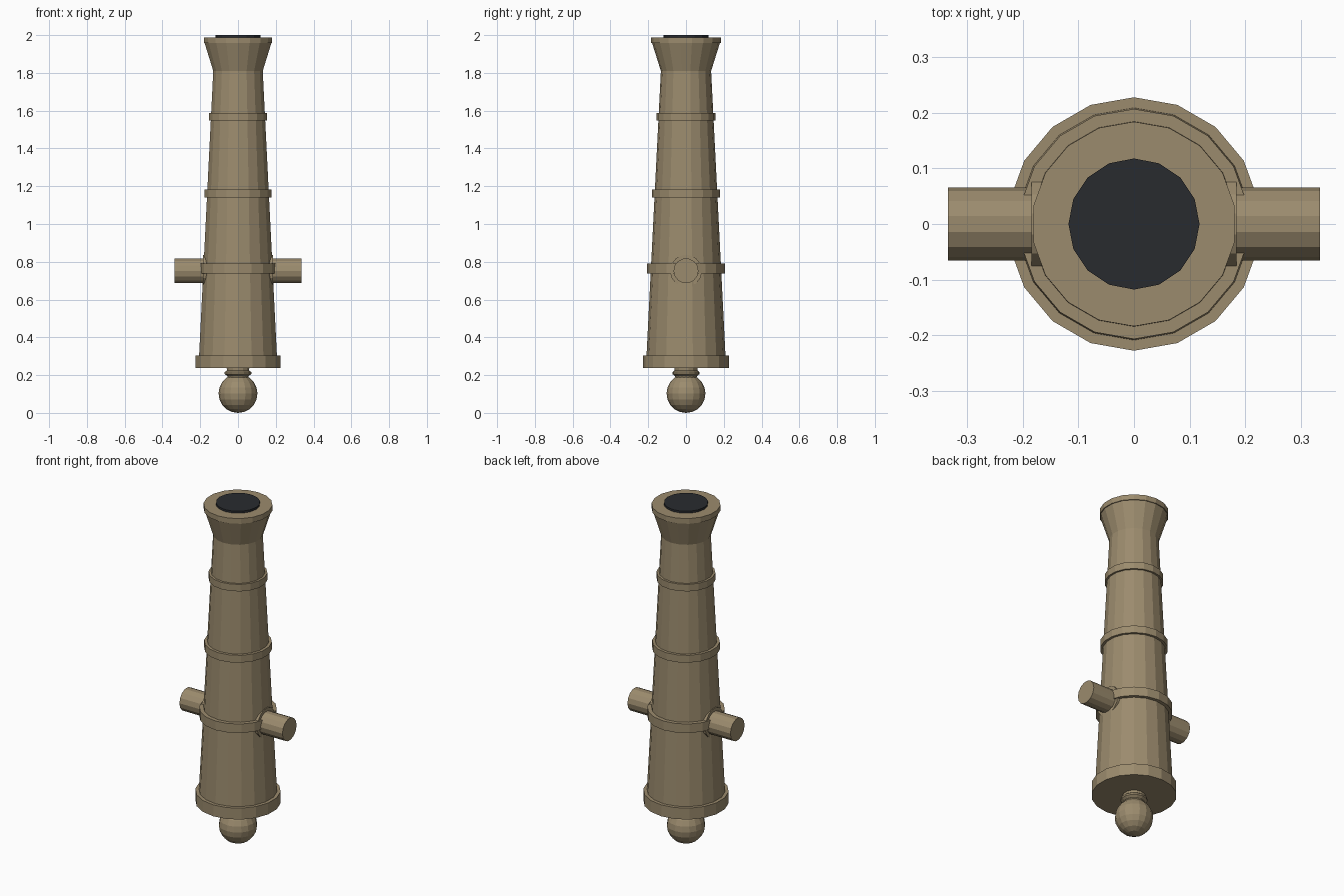
import bpy, bmesh
from math import sin, cos, pi, radians
from mathutils import Matrix

if "Cube" in bpy.data.objects:
    bpy.data.objects.remove(bpy.data.objects["Cube"])


def material(name, color):
    m = bpy.data.materials.new(name)
    m.diffuse_color = color
    m.use_nodes = True
    m.node_tree.nodes["Principled BSDF"].inputs["Base Color"].default_value = m.diffuse_color
    return m


BRONZE = material("bronze", (0.33, 0.26, 0.155, 1))
DARK = material("dark_bore", (0.022, 0.024, 0.028, 1))


def finish(name, bm, mat):
    bmesh.ops.recalc_face_normals(bm, faces=bm.faces)
    me = bpy.data.meshes.new(name)
    bm.to_mesh(me)
    bm.free()
    me.materials.append(mat)
    ob = bpy.data.objects.new(name, me)
    bpy.context.collection.objects.link(ob)
    return ob


def lathe(name, profile, sides=18, mat=BRONZE):
    """Closed solid of revolution about z from (radius, z) pairs."""
    bm = bmesh.new()
    rings = [[bm.verts.new((r * sin(2 * pi * i / sides), r * cos(2 * pi * i / sides), z))
              for i in range(sides)] for r, z in profile]
    for a, b in zip(rings, rings[1:]):
        for i in range(sides):
            j = (i + 1) % sides
            bm.faces.new((a[i], a[j], b[j], b[i]))
    bm.faces.new(rings[0])
    bm.faces.new(rings[-1])
    return finish(name, bm, mat)


def cross_cylinder(name, radius, x0, x1, sides=14):
    """Cylinder lying along x at trunnion height."""
    bm = bmesh.new()
    place = Matrix.Translation(((x0 + x1) / 2, 0, 0.752)) @ Matrix.Rotation(radians(90), 4, 'Y')
    bmesh.ops.create_cone(bm, cap_ends=True, segments=sides, radius1=radius,
                          radius2=radius, depth=abs(x1 - x0), matrix=place)
    return finish(name, bm, BRONZE)


# Tapered barrel and flared muzzle
lathe("barrel", [(0.209, 0.25), (0.209, 0.305), (0.133, 1.81)])
lathe("muzzle_flare", [(0.133, 1.81), (0.18, 1.96)])
lathe("muzzle_lip", [(0.184, 1.957), (0.184, 1.988)])
lathe("bore", [(0.118, 1.96), (0.118, 2.0)], 16, DARK)

# Reinforcing bands
for name, r, z0, z1 in (("base_ring", 0.228, 0.238, 0.305),
                        ("trunnion_band", 0.207, 0.737, 0.79),
                        ("middle_band", 0.181, 1.139, 1.182),
                        ("chase_band", 0.157, 1.547, 1.588)):
    lathe(name, [(r, z0), (r, z1)])

# Trunnions with their shoulders on both sides
for side, s in (("left", -1), ("right", 1)):
    cross_cylinder(side + "_trunnion", 0.066, s * 0.1, s * 0.335)
    cross_cylinder(side + "_trunnion_shoulder", 0.085, s * 0.1, s * 0.184)

# Rear knob, neck and collar
lathe("knob_neck", [(0.055, 0.17), (0.062, 0.245)], 14)
lathe("knob_collar", [(0.058, 0.195), (0.072, 0.206), (0.072, 0.216), (0.058, 0.227)], 14)
bm = bmesh.new()
bmesh.ops.create_uvsphere(bm, u_segments=16, v_segments=10, radius=0.103,
                          matrix=Matrix.Translation((0, 0, 0.103)))
finish("knob", bm, BRONZE)
